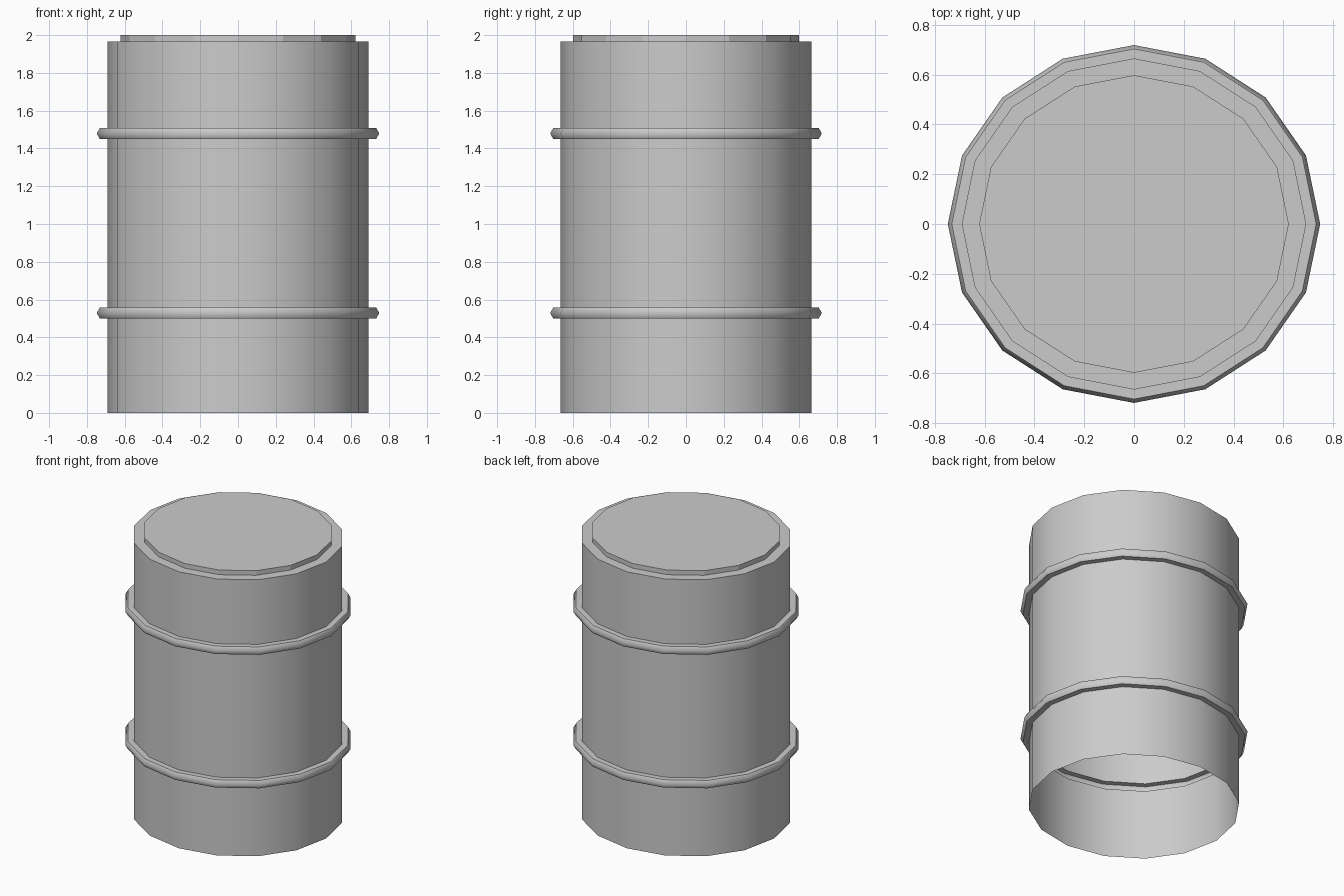
import bpy, bmesh
from math import cos, sin, pi, radians

if "Cube" in bpy.data.objects:
    bpy.data.objects.remove(bpy.data.objects["Cube"])

SIDES, Y_SCALE = 16, 0.961


def lathe(name, profile, cap=False):
    """Spin an (radius, z) profile into an open, slightly oval shell."""
    bm = bmesh.new()
    rings = []
    for r, z in profile:
        rings.append([bm.verts.new((r * cos(2 * pi * i / SIDES),
                                    r * Y_SCALE * sin(2 * pi * i / SIDES), z))
                      for i in range(SIDES)])
    for low, high in zip(rings, rings[1:]):
        for i in range(SIDES):
            j = (i + 1) % SIDES
            bm.faces.new((low[i], low[j], high[j], high[i]))
    if cap:
        bm.faces.new(rings[-1])
    mesh = bpy.data.meshes.new(name)
    bm.to_mesh(mesh)
    bm.free()
    obj = bpy.data.objects.new(name, mesh)
    bpy.context.collection.objects.link(obj)
    return obj


def hoop(z):
    """Profile of one raised rib, pressed out of the shell."""
    h = 0.028
    return [(0.692, z - h), (0.732, z - h), (0.748, z), (0.732, z + h), (0.692, z + h)]


# Drum shell: open bottom, two ribs, flat shoulder at the top
shell = lathe("drum_shell", [(0.692, 0)] + hoop(0.529) + hoop(1.479)
              + [(0.692, 1.967), (0.622, 1.967)])
bpy.context.view_layer.objects.active = shell
shell.select_set(True)
bpy.ops.object.shade_smooth_by_angle(angle=radians(60))

# Raised, faceted lid
lathe("lid", [(0.622, 1.967), (0.622, 2.0)], cap=True)
